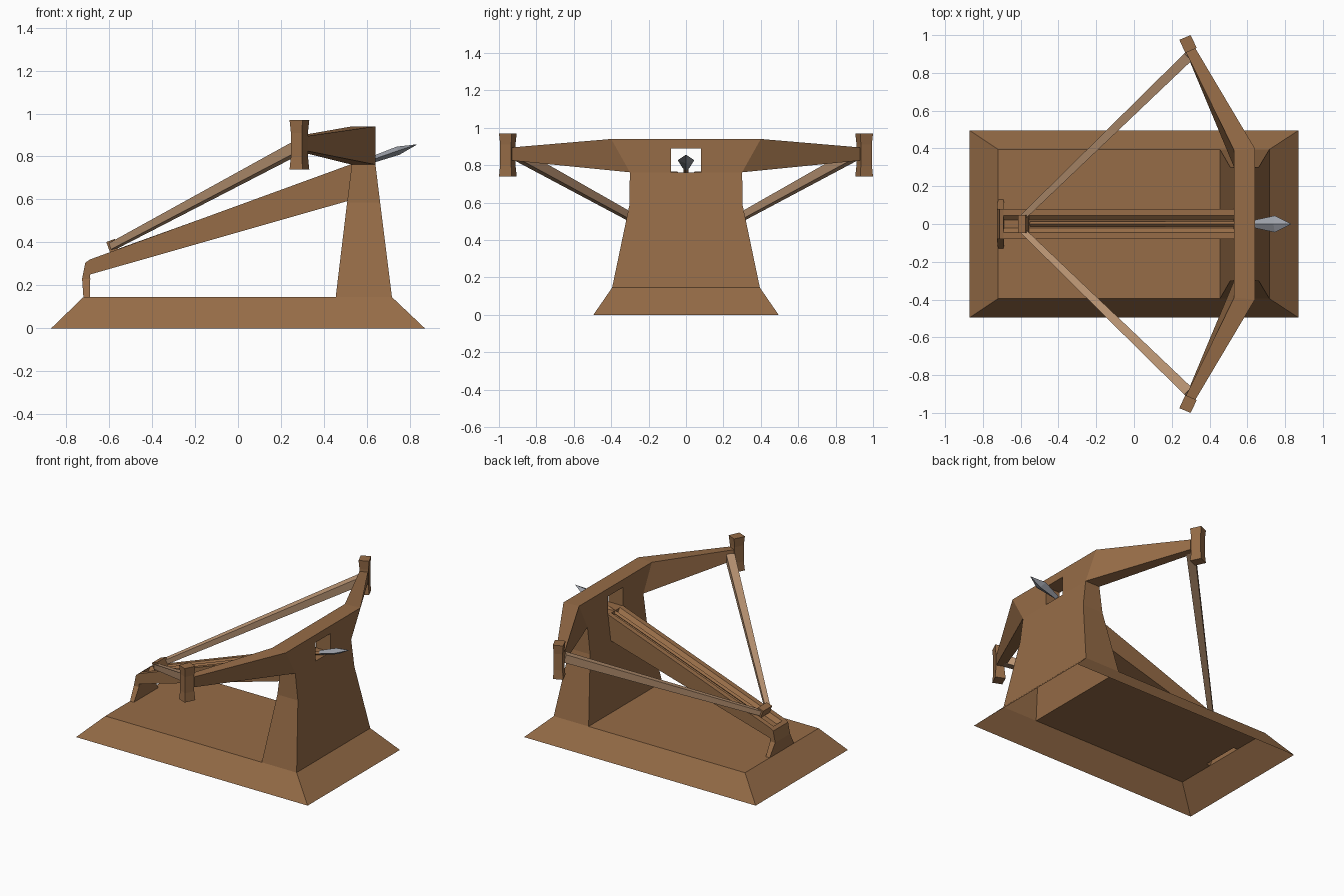
import bpy, bmesh
from mathutils import Vector

if "Cube" in bpy.data.objects:
    bpy.data.objects.remove(bpy.data.objects["Cube"])


def material(name, rgb):
    m = bpy.data.materials.new(name)
    m.diffuse_color = (*rgb, 1)
    m.use_nodes = True
    m.node_tree.nodes["Principled BSDF"].inputs["Base Color"].default_value = m.diffuse_color
    return m


WOOD = material("brown wood", (0.305, 0.150, 0.063))
ROPE = material("tan cord", (0.47, 0.285, 0.165))
STEEL = material("grey steel", (0.33, 0.35, 0.39))


def loft(bm, rings, start=True, end=True):
    """Skin a list of point rings, with optional end caps."""
    vs = [[bm.verts.new(p) for p in r] for r in rings]
    for a, b in zip(vs, vs[1:]):
        for i in range(len(a)):
            j = (i + 1) % len(a)
            bm.faces.new((a[i], a[j], b[j], b[i]))
    if start:
        bm.faces.new(vs[0][::-1])
    if end:
        bm.faces.new(vs[-1])


def rect(x0, x1, hy, z):
    return [(x0, -hy, z), (x1, -hy, z), (x1, hy, z), (x0, hy, z)]


def face(bm, pts):
    bm.faces.new([bm.verts.new(p) for p in pts])


def finish(bm, name, mat):
    bmesh.ops.remove_doubles(bm, verts=bm.verts, dist=0.0005)
    bmesh.ops.recalc_face_normals(bm, faces=bm.faces)
    me = bpy.data.meshes.new(name)
    bm.to_mesh(me)
    bm.free()
    me.materials.append(mat)
    ob = bpy.data.objects.new(name, me)
    bpy.context.collection.objects.link(ob)
    return ob


def mirror_y(ob):
    m = ob.modifiers.new("mirror", 'MIRROR')
    m.use_axis = (False, True, False)
    m.use_mirror_merge = False


# Hollow base and upright, open underneath
ZB = 0.145
bm = bmesh.new()
loft(bm, [rect(-0.87, 0.87, 0.495, 0), rect(-0.72, 0.717, 0.395, ZB)], False, False)
face(bm, rect(-0.69, 0.455, 0.395, ZB))
for s in (-1, 1):
    face(bm, [(-0.72, s * 0.13, ZB), (-0.69, s * 0.13, ZB),
              (-0.69, s * 0.395, ZB), (-0.72, s * 0.395, ZB)][::s])
loft(bm, [rect(0.455, 0.717, 0.395, ZB), rect(0.508, 0.662, 0.303, 0.585),
          rect(0.53, 0.64, 0.30, 0.762)], False, False)
face(bm, rect(0.53, 0.64, 0.08, 0.762))
finish(bm, "base_and_upright", WOOD)

# Bow: half of the head block running into a tapering swept arm, mirrored
bm = bmesh.new()
loft(bm, [
    [(0.53, 0.08, 0.762), (0.64, 0.08, 0.762), (0.64, 0.08, 0.94), (0.53, 0.08, 0.94)],
    [(0.53, 0.30, 0.762), (0.64, 0.30, 0.762), (0.64, 0.40, 0.94), (0.53, 0.39, 0.94)],
    [(0.275, 0.91, 0.825), (0.325, 0.93, 0.825), (0.325, 0.93, 0.895), (0.275, 0.91, 0.895)],
])
mirror_y(finish(bm, "bow_arm", WOOD))

# Lintel above the firing slot
bm = bmesh.new()
loft(bm, [rect(0.53, 0.64, 0.08, 0.888), rect(0.53, 0.64, 0.08, 0.94)])
finish(bm, "slot_lintel", WOOD)

# Waisted bow tips
bm = bmesh.new()
corners = [(0.24, 0.975), (0.272, 0.905), (0.332, 0.932), (0.30, 1.0)]
c = Vector((0.286, 0.953))
rings = []
for z, k in ((0.74, 1), (0.80, 0.86), (0.91, 0.86), (0.97, 1)):
    rings.append([(*(c + (Vector(p) - c) * k), z) for p in corners])
loft(bm, rings)
mirror_y(finish(bm, "bow_tip", WOOD))


# Sloping stock with a channel along its top
def stock_ring(xt, xb, t, b):
    d = t - 0.025
    return [(xb, -0.08, b), (xb, 0.08, b), (xt, 0.08, t), (xt, 0.046, t),
            (xt, 0.02, d), (xt, -0.02, d), (xt, -0.046, t), (xt, -0.08, t)]


bm = bmesh.new()
loft(bm, [stock_ring(-0.69, -0.69, 0.32, 0.25), stock_ring(0.53, 0.512, 0.765, 0.593)])
finish(bm, "stock", WOOD)

# Flared rear leg holding the stock
bm = bmesh.new()
loft(bm, [rect(-0.72, -0.69, 0.13, ZB), rect(-0.726, -0.688, 0.08, 0.23),
          [(-0.711, -0.08, 0.305), (-0.69, -0.08, 0.32),
           (-0.69, 0.08, 0.32), (-0.711, 0.08, 0.305)]], False, True)
finish(bm, "rear_leg", WOOD)

# Frame following the slope of the stock
along = Vector((1.22, 0, 0.445)).normalized()
up = Vector((-along.z, 0, along.x))
side = Vector((0, 1, 0))


def slope_ring(x, w, h, lift):
    """Diamond section on the bolt axis."""
    o = Vector((x, 0, 0.32 + (x + 0.69) * 0.365 + lift))
    return [o + side * w, o + up * h, o - side * w, o - up * h]


# String catch
bm = bmesh.new()
o = Vector((-0.585, 0, 0.382))
loft(bm, [[o + along * a + side * y + up * u for y, u in
           ((-0.048, -0.025), (0.048, -0.025), (0.048, 0.028), (-0.048, 0.028))]
          for a in (-0.02, 0.022)])
finish(bm, "string_catch", WOOD)

# Bolt shaft and flat diamond head
bm = bmesh.new()
loft(bm, [slope_ring(-0.55, 0.013, 0.013, -0.012), slope_ring(0.64, 0.013, 0.013, -0.018)])
finish(bm, "bolt_shaft", WOOD)
bm = bmesh.new()
loft(bm, [slope_ring(0.62, 0.017, 0.015, -0.015), slope_ring(0.745, 0.044, 0.02, -0.017),
          slope_ring(0.832, 0.001, 0.001, -0.02)])
finish(bm, "bolt_head", STEEL)

# Drawn bowstring, thicker towards the bow tips
bm = bmesh.new()
a, b = Vector((-0.585, 0.04, 0.382)), Vector((0.292, 0.89, 0.85))
d = (b - a).normalized()
s = d.cross(Vector((0, 0, 1))).normalized()
u = s.cross(d)
loft(bm, [[p + s * r * i + u * r * j for i, j in ((-1, -1), (1, -1), (1, 1), (-1, 1))]
          for p, r in ((a, 0.016), (b, 0.027))])
mirror_y(finish(bm, "bowstring", ROPE))
